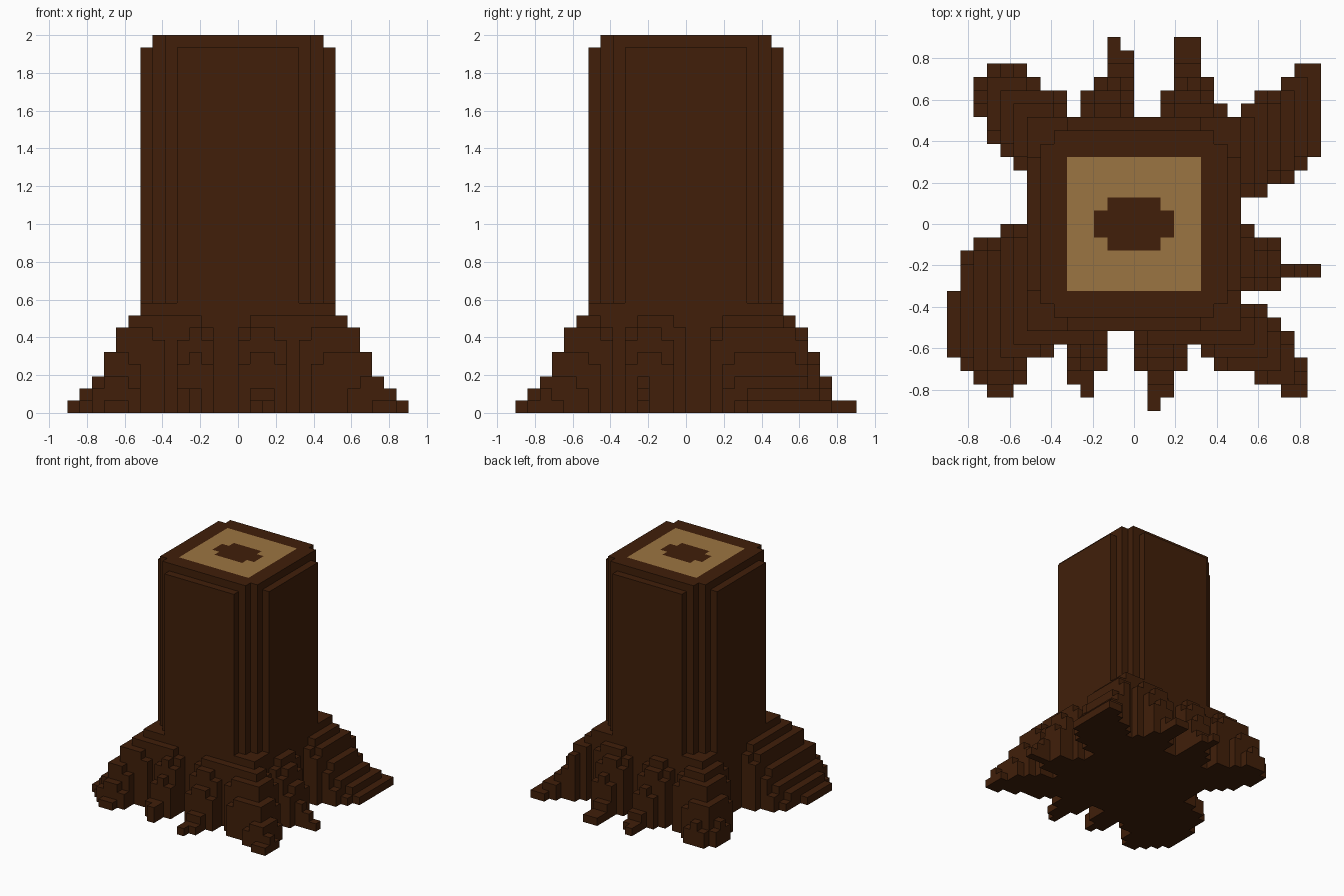
import bpy, bmesh

if "Cube" in bpy.data.objects:
    bpy.data.objects.remove(bpy.data.objects["Cube"])

V = 2 / 31                       # voxel size: the stump is 31 voxels tall
HEIGHT = 31
# half-width reached by each root layer, from the ground up
LAYER_REACH = [14, 13, 12, 11, 11, 10, 10, 9, 8]

# Root footprints on the ground: first row, then (x0, x1) spans per row going down -y
ROOTS = {
    "root_back_left": (11, [(-11, -8), (-12, -7), (-12, -5), (-12, -5),
                            (-11, -5), (-11, -5), (-10, -5), (-9, -7)]),
    "root_back_middle": (13, [(-2, -1), (-2, 0), (-2, 0), (-3, 0), (-4, 0), (-4, 0)]),
    "root_back_small": (13, [(3, 5), (3, 5), (3, 5), (3, 6), (2, 6), (2, 7)]),
    "root_back_right": (11, [(12, 14), (11, 14), (9, 14), (8, 14), (5, 14),
                             (5, 14), (6, 14), (7, 13), (7, 12), (7, 10)]),
    "root_right": (-1, [(7, 9), (7, 11), (7, 11), (7, 14), (7, 11)]),
    "root_front_right": (-7, [(6, 10), (5, 11), (4, 12), (5, 12), (6, 13), (9, 13), (11, 13)]),
    "root_front_middle": (-9, [(0, 4), (0, 4), (0, 4), (1, 3), (1, 3), (1, 2)]),
    "root_front_small": (-9, [(-6, -2), (-5, -2), (-5, -2), (-5, -3), (-4, -3)]),
    "root_front_left": (-1, [(-10, -7), (-12, -7), (-13, -7), (-13, -7), (-13, -7),
                             (-14, -6), (-14, -5), (-14, -5), (-14, -5), (-14, -6),
                             (-13, -8), (-12, -8), (-11, -9)]),
}


def material(name, rgb):
    m = bpy.data.materials.new(name)
    m.diffuse_color = (*rgb, 1)
    m.use_nodes = True
    m.node_tree.nodes["Principled BSDF"].inputs["Base Color"].default_value = m.diffuse_color
    return m


bark = material("dark bark", (0.052, 0.0135, 0.0028))
wood = material("cut wood", (0.33, 0.178, 0.054))


def ring(i):
    """Distance index of a voxel from the axis: 0 is the innermost."""
    return i if i >= 0 else -i - 1


def in_trunk(i, j, k):
    """Square trunk with stepped corners; the top layer is one voxel smaller."""
    a, b = ring(i), ring(j)
    return max(a, b) < (7 if k == HEIGHT - 1 else 8) and a + b <= 11


def root_at(i, j):
    if max(ring(i), ring(j)) < 8:
        return "trunk"
    for name, (first, spans) in ROOTS.items():
        row = first - j
        if 0 <= row < len(spans) and spans[row][0] <= i < spans[row][1]:
            return name
    return None


def root_height(i, j):
    """Roots step down outwards, and are one voxel lower along their flanks."""
    a, b = ring(i), ring(j)
    h = sum(r > max(a, b) for r in LAYER_REACH)
    if max(a, b) < 8:
        return h
    if a > b:
        flanks = root_at(i, j - 1), root_at(i, j + 1)
    else:
        flanks = root_at(i - 1, j), root_at(i + 1, j)
    one_open = (flanks[0] is None) != (flanks[1] is None)
    return max(1, h - one_open)


# Fill the voxel grid: the trunk column, then the roots as columns around it
owner = {}
for i in range(-14, 14):
    for j in range(-14, 14):
        part = root_at(i, j)
        top = root_height(i, j) if part else 0
        for k in range(HEIGHT):
            if k < top or in_trunk(i, j, k):
                owner[i, j, k] = part


def is_cut_wood(i, j, k):
    a, b = ring(i), ring(j)
    heart = (a < 3 and b < 1) or (a < 2 and b < 2)
    return k == HEIGHT - 1 and max(a, b) < 5 and not heart


def build_part(name):
    """Make one part from the exposed voxel faces, merged into large flat faces."""
    bm = bmesh.new()
    verts = {}

    def vert(p):
        if p not in verts:
            verts[p] = bm.verts.new([c * V for c in p])
        return verts[p]

    for cell, part in owner.items():
        if part != name:
            continue
        for axis in range(3):
            for side in (0, 1):
                near = list(cell)
                near[axis] += 2 * side - 1
                if tuple(near) in owner:
                    continue
                u, w = (axis + 1) % 3, (axis + 2) % 3
                corners = []
                for du, dw in ((0, 0), (1, 0), (1, 1), (0, 1)):
                    p = list(cell)
                    p[axis] += side
                    p[u] += du
                    p[w] += dw
                    corners.append(vert(tuple(p)))
                f = bm.faces.new(corners if side else corners[::-1])
                if axis == 2 and side and is_cut_wood(*cell):
                    f.material_index = 1
    bmesh.ops.dissolve_limit(bm, angle_limit=0.01, verts=bm.verts[:], edges=bm.edges[:],
                             delimit={'MATERIAL'})
    me = bpy.data.meshes.new(name)
    bm.to_mesh(me)
    bm.free()
    me.materials.append(bark)
    if name == "trunk":
        me.materials.append(wood)
    bpy.context.collection.objects.link(bpy.data.objects.new(name, me))


for part_name in ["trunk", *ROOTS]:
    build_part(part_name)
